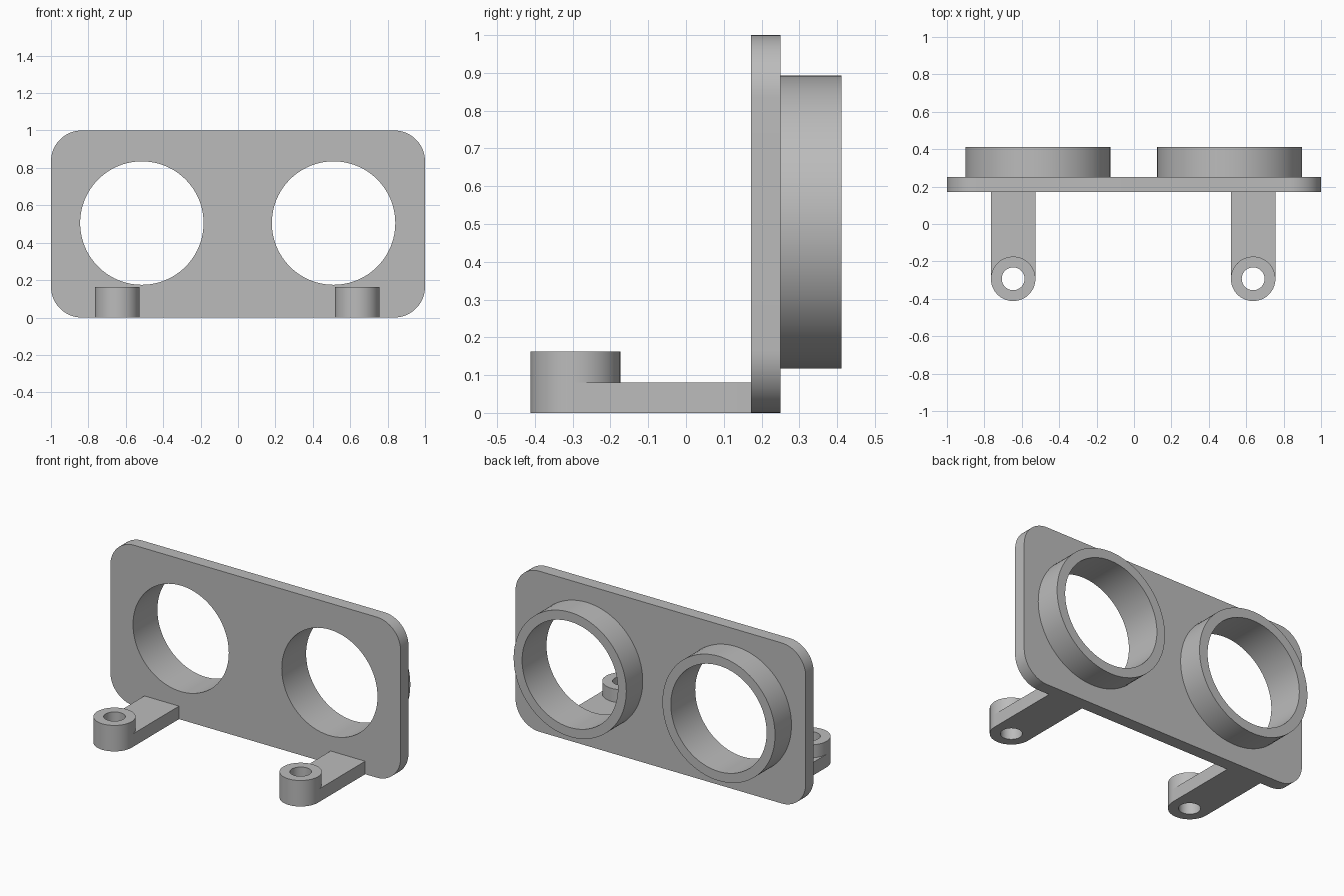
import bpy, bmesh, math

if "Cube" in bpy.data.objects:
    bpy.data.objects.remove(bpy.data.objects["Cube"])

grey = bpy.data.materials.new("plain grey")
grey.diffuse_color = (0.5, 0.5, 0.5, 1)
grey.use_nodes = True
grey.node_tree.nodes["Principled BSDF"].inputs["Base Color"].default_value = grey.diffuse_color


def arc(cx, cy, r, start, end, n):
    """Points along an arc, angles in degrees."""
    return [(cx + r * math.cos(math.radians(start + (end - start) * i / n)),
             cy + r * math.sin(math.radians(start + (end - start) * i / n)))
            for i in range(n + 1)]


def circle(cx, cy, r, n=96):
    return arc(cx, cy, r, 0, 360, n)[:-1]


def extrude(name, loops, low, high, axis):
    """Solid from an outline plus hole loops, extruded along y or z."""
    bm = bmesh.new()
    caps = ([], [])
    for loop in loops:
        rings = []
        for w in (low, high):
            rings.append([bm.verts.new((u, w, v) if axis == "Y" else (u, v, w))
                          for u, v in loop])
        n = len(loop)
        for i in range(n):
            j = (i + 1) % n
            bm.faces.new((rings[0][i], rings[0][j], rings[1][j], rings[1][i]))
        for cap, ring in zip(caps, rings):
            cap += [bm.edges.get((ring[i], ring[(i + 1) % n])) for i in range(n)]
    for cap in caps:
        bmesh.ops.triangle_fill(bm, edges=cap, use_beauty=True)
    bmesh.ops.recalc_face_normals(bm, faces=bm.faces[:])
    mesh = bpy.data.meshes.new(name)
    bm.to_mesh(mesh)
    bm.free()
    mesh.materials.append(grey)
    ob = bpy.data.objects.new(name, mesh)
    bpy.context.collection.objects.link(ob)
    bpy.ops.object.select_all(action="DESELECT")
    ob.select_set(True)
    bpy.context.view_layer.objects.active = ob
    bpy.ops.object.shade_smooth_by_angle(angle=math.radians(30))
    return ob


# Upright plate with rounded corners and two round openings
R = 0.165
outline = []
for cx, cz, a in ((1 - R, 1 - R, 0), (R - 1, 1 - R, 90), (R - 1, R, 180), (1 - R, R, 270)):
    outline += arc(cx, cz, R, a, a + 90, 16)
HOLE_X, HOLE_Z, HOLE_R = (-0.514, 0.511), 0.505, 0.33
extrude("face_plate", [outline] + [circle(x, HOLE_Z, HOLE_R) for x in HOLE_X],
        0.172, 0.25, "Y")

# Collars behind the openings
for side, x in zip(("left", "right"), HOLE_X):
    extrude(side + "_collar", [circle(x, HOLE_Z, 0.388), circle(x, HOLE_Z, HOLE_R)],
            0.25, 0.412, "Y")

# Mounting arms with a raised screw boss at the front end
BOSS_Y, BOSS_R, BORE = -0.293, 0.119, 0.061
for side, x in zip(("left", "right"), (-0.646, 0.637)):
    arm = arc(x, BOSS_Y, BOSS_R, 180, 360, 32) + [(x + BOSS_R, 0.172), (x - BOSS_R, 0.172)]
    bore = circle(x, BOSS_Y, BORE, 64)
    extrude(side + "_arm", [arm, bore], 0, 0.081, "Z")
    extrude(side + "_boss", [circle(x, BOSS_Y, BOSS_R, 64), bore], 0.081, 0.162, "Z")
